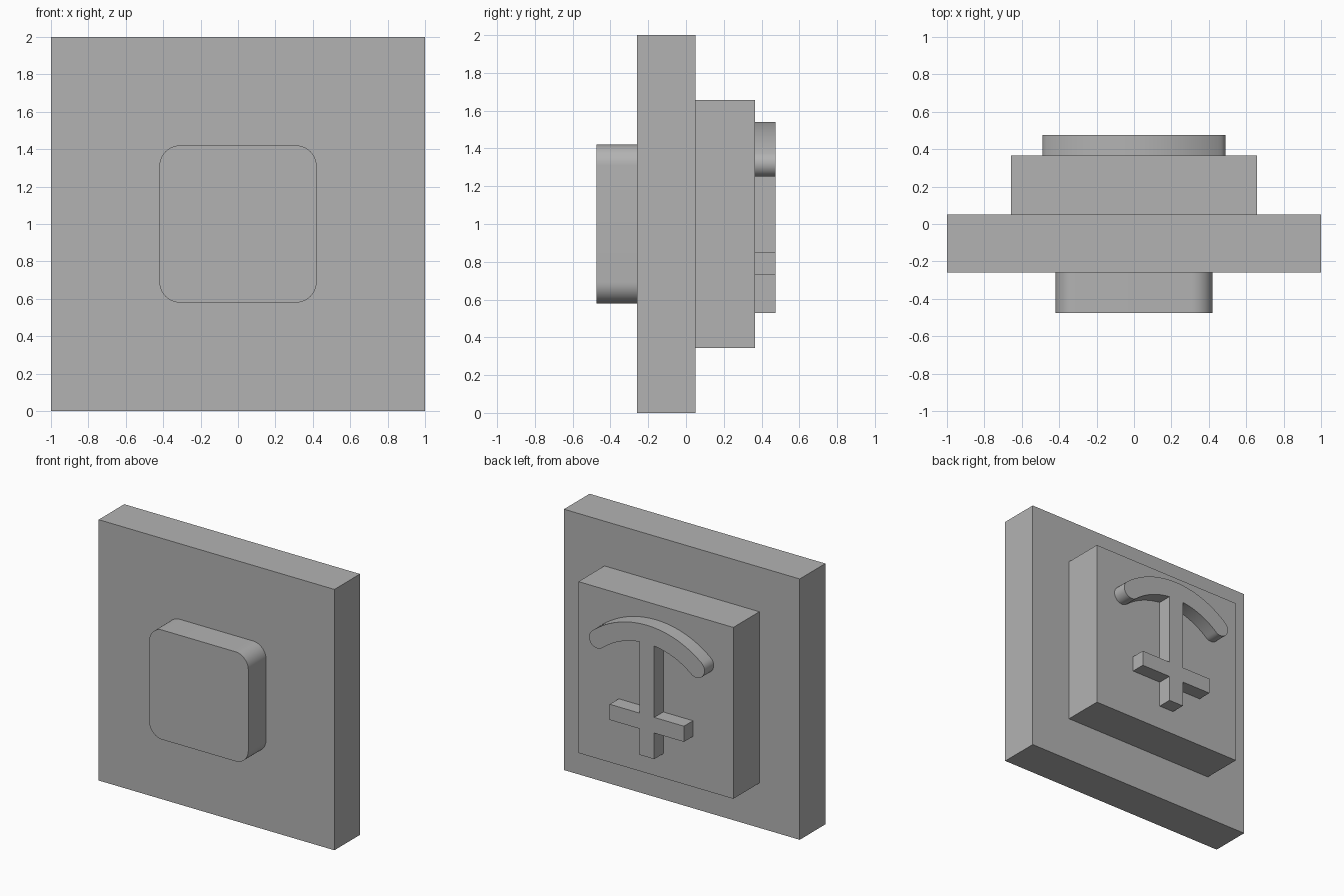
import bpy, bmesh
from math import sin, cos, pi, asin, sqrt, radians

cube = bpy.data.objects.get("Cube")
if cube:
    bpy.data.objects.remove(cube, do_unlink=True)

grey = bpy.data.materials.new("plain grey")
grey.use_nodes = True
colour = (0.45, 0.45, 0.45, 1)
grey.diffuse_color = colour
grey.node_tree.nodes["Principled BSDF"].inputs["Base Color"].default_value = colour


def slab(name, outline, y_front, y_back):
    """Extrude an x-z outline between two depths."""
    bm = bmesh.new()
    face = bm.faces.new([bm.verts.new((x, y_front, z)) for x, z in outline])
    ext = bmesh.ops.extrude_face_region(bm, geom=[face], use_keep_orig=True)
    verts = [v for v in ext["geom"] if isinstance(v, bmesh.types.BMVert)]
    bmesh.ops.translate(bm, verts=verts, vec=(0, y_back - y_front, 0))
    bmesh.ops.recalc_face_normals(bm, faces=bm.faces)
    mesh = bpy.data.meshes.new(name)
    bm.to_mesh(mesh)
    bm.free()
    mesh.materials.append(grey)
    obj = bpy.data.objects.new(name, mesh)
    bpy.context.collection.objects.link(obj)
    bpy.ops.object.select_all(action="DESELECT")
    obj.select_set(True)
    bpy.context.view_layer.objects.active = obj
    bpy.ops.object.shade_smooth_by_angle(angle=radians(30))
    return obj


def square(half, radius=0.0, steps=12):
    """Square outline centred at z = 1, with optional round corners."""
    points = []
    for corner in range(4):
        mid = pi / 4 + corner * pi / 2
        cx = (half - radius) * (1 if cos(mid) > 0 else -1)
        cz = 1 + (half - radius) * (1 if sin(mid) > 0 else -1)
        if not radius:
            points.append((cx, cz))
            continue
        for i in range(steps + 1):
            a = corner * pi / 2 + i / steps * pi / 2
            points.append((cx + radius * cos(a), cz + radius * sin(a)))
    return points


def emblem_outline():
    """Half outline of stem, crossbar and round-ended arch, then mirrored."""
    stem, bar, r, big, zc = 0.063, 0.315, 0.07, 0.663, 0.807
    end = asin(0.42 / big)
    inner, outer = big - r, big + r
    half = [(stem, 0.53), (stem, 0.73), (bar, 0.73), (bar, 0.85), (stem, 0.85)]
    # underside of the arch, from the stem outwards
    start = asin(stem / inner)
    for i in range(20):
        a = start + (end - start) * i / 20
        half.append((inner * sin(a), zc + inner * cos(a)))
    # rounded tip
    for i in range(17):
        t = pi * i / 16
        reach, side = big - r * cos(t), r * sin(t)
        half.append((reach * sin(end) + side * cos(end),
                     zc + reach * cos(end) - side * sin(end)))
    # top of the arch, back to the middle
    for i in range(1, 24):
        a = end * (1 - i / 24)
        half.append((outer * sin(a), zc + outer * cos(a)))
    return half + [(0, zc + outer)] + [(-x, z) for x, z in reversed(half)]


slab("front_button", square(0.42, 0.11), -0.475, -0.26)
slab("main_plate", square(1.0), -0.26, 0.05)
slab("back_block", square(0.657), 0.05, 0.365)
slab("back_emblem", emblem_outline(), 0.365, 0.475)
